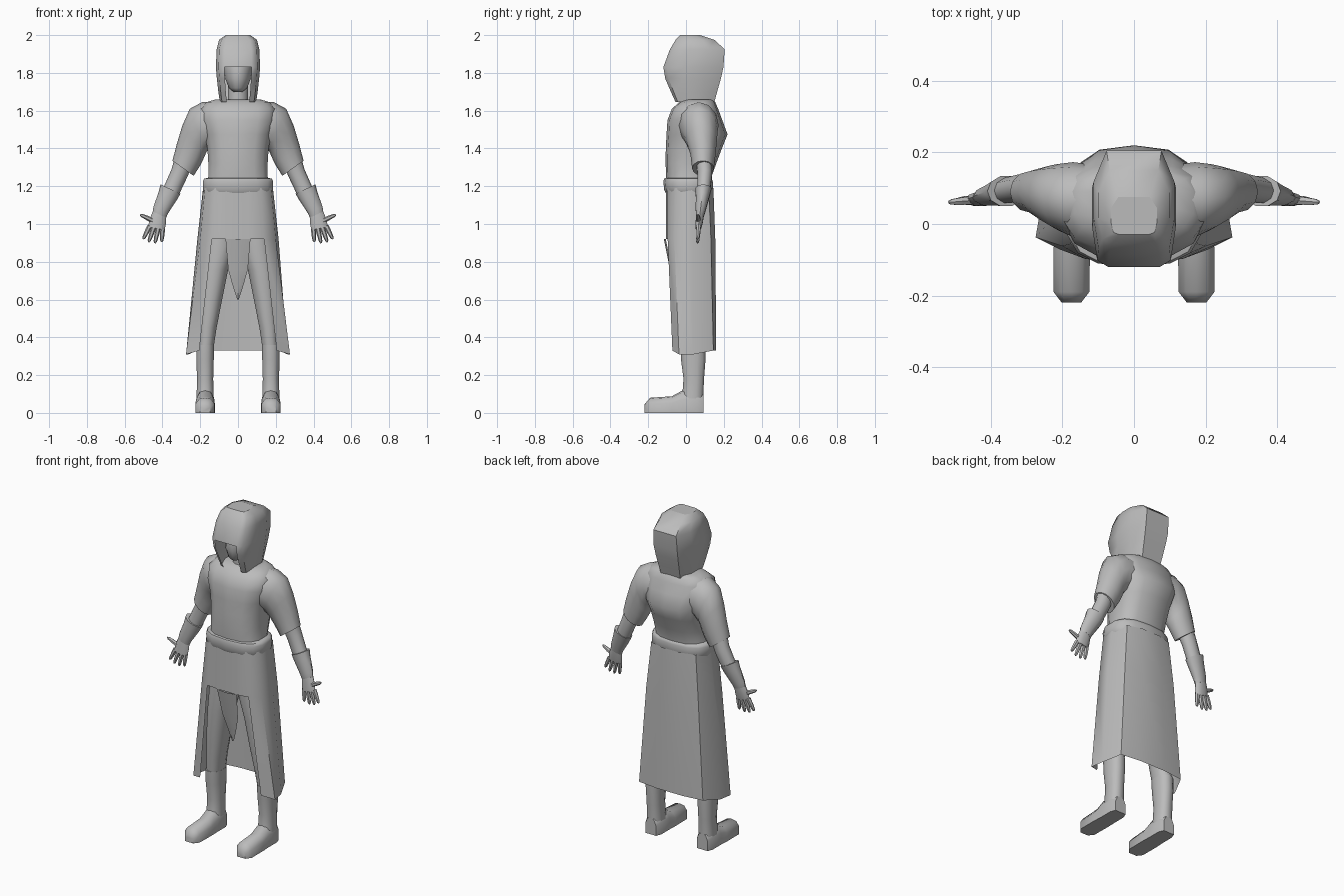
import bpy, bmesh, math

if "Cube" in bpy.data.objects:
    bpy.data.objects.remove(bpy.data.objects["Cube"])

grey = bpy.data.materials.new("mid grey")
grey.diffuse_color = (0.5, 0.5, 0.5, 1)
grey.use_nodes = True
grey.node_tree.nodes["Principled BSDF"].inputs["Base Color"].default_value = grey.diffuse_color


def finish(name, bm, mirror=False, angle=50):
    bmesh.ops.remove_doubles(bm, verts=bm.verts, dist=0.0005)
    bmesh.ops.recalc_face_normals(bm, faces=bm.faces)
    me = bpy.data.meshes.new(name)
    bm.to_mesh(me)
    bm.free()
    me.materials.append(grey)
    ob = bpy.data.objects.new(name, me)
    bpy.context.collection.objects.link(ob)
    if mirror:
        ob.modifiers.new("mirror", "MIRROR")
    bpy.ops.object.select_all(action="DESELECT")
    ob.select_set(True)
    bpy.context.view_layer.objects.active = ob
    bpy.ops.object.shade_smooth_by_angle(angle=math.radians(angle))
    return ob


def loft(name, rings, caps=True, mirror=False, skip=None, angle=50):
    """Skin a list of point rings; skip(level, side) leaves holes."""
    bm = bmesh.new()
    vs = [[bm.verts.new(p) for p in r] for r in rings]
    n = len(rings[0])
    for i in range(len(vs) - 1):
        for j in range(n):
            if skip and skip(i, j):
                continue
            k = (j + 1) % n
            bm.faces.new((vs[i][j], vs[i][k], vs[i + 1][k], vs[i + 1][j]))
    if caps:
        bm.faces.new(vs[0])
        bm.faces.new(vs[-1])
    return finish(name, bm, mirror, angle)


def power(v, p):
    return math.copysign(abs(v) ** p, v)


def oval(z, x0, x1, y0, y1, n=14, p=0.75):
    """Horizontal rounded section between the given limits."""
    pts = []
    for i in range(n):
        a = 2 * math.pi * (i + 0.5) / n
        pts.append(((x0 + x1) / 2 + (x1 - x0) / 2 * power(math.cos(a), p),
                    (y0 + y1) / 2 + (y1 - y0) / 2 * power(math.sin(a), p), z))
    return pts


def limb(name, sections, n=10):
    """Section = outer (x, z), inner (x, z), centre y, half depth."""
    rings = []
    for (ox, oz), (ix, iz), y, d in sections:
        ring = []
        for i in range(n):
            a = 2 * math.pi * i / n
            c, s = math.cos(a) / 2, math.sin(a)
            ring.append(((ox + ix) / 2 + (ox - ix) * c, y + d * s,
                         (oz + iz) / 2 + (oz - iz) * c))
        rings.append(ring)
    return loft(name, rings, mirror=True)


def mirrored(half, z):
    """Half outline (front to back) made into a full ring."""
    return [(x, y, z) for x, y in half] + [(-x, y, z) for x, y in reversed(half)]


# Hood with the front opening left out of the lower levels
hood_rings = []
for z, hx, y0, y1 in [(1.645, .096, -.055, .15), (1.70, .104, -.08, .165),
                      (1.77, .112, -.11, .185), (1.83, .117, -.12, .198),
                      (1.925, .113, -.085, .205), (1.975, .10, -.055, .15),
                      (2.0, .065, -.03, .075)]:
    prof = [(.62, 0), (.88, .06), (1, .35), (1, .7), (.68, 1)]
    hood_rings.append(mirrored([(hx * x, y0 + (y1 - y0) * t) for x, t in prof], z))
bm_hood = loft("hood", hood_rings, caps=False, skip=lambda i, j: j == 9 and i < 3)
me = bm_hood.data
bm = bmesh.new()
bm.from_mesh(me)
bm.faces.new([v for v in bm.verts if v.co.z > 1.999])
bmesh.ops.recalc_face_normals(bm, faces=bm.faces)
bm.to_mesh(me)
bm.free()

# Head and neck inside the hood
loft("head", [oval(z, -r, r, y0, y1, 12, 1) for z, r, y0, y1 in
              [(1.70, .025, -.05, .02), (1.72, .05, -.07, .09), (1.77, .07, -.085, .13),
               (1.83, .08, -.085, .15), (1.90, .075, -.06, .15), (1.95, .04, -.02, .10)]])
loft("neck", [oval(z, -.055, .055, -.01, .10, 12, 1) for z in (1.60, 1.76)])

# Jacket body
loft("jacket", [oval(z, -h, h, y0, y1) for z, h, y0, y1 in
                [(1.19, .175, -.10, .13), (1.25, .16, -.105, .135), (1.32, .16, -.108, .16),
                 (1.40, .165, -.107, .19), (1.475, .18, -.103, .22), (1.55, .20, -.098, .192),
                 (1.61, .20, -.075, .17), (1.645, .17, -.035, .155), (1.66, .12, -.005, .14)]])

# Belt
loft("belt", [oval(z, -h, h, y0, y1) for z, h, y0, y1 in
              [(1.165, .182, -.108, .135), (1.18, .19, -.115, .142), (1.225, .19, -.12, .142),
               (1.24, .182, -.115, .137), (1.245, .16, -.10, .125)]])

# Sleeves, forearms and gloves
limb("sleeve", [((.11, 1.65), (.11, 1.41), .065, .10), ((.19, 1.645), (.15, 1.40), .068, .105),
                ((.255, 1.61), (.168, 1.38), .075, .093), ((.295, 1.52), (.178, 1.355), .083, .08),
                ((.325, 1.42), (.20, 1.31), .09, .066), ((.347, 1.335), (.235, 1.255), .09, .058)], 12)
limb("forearm", [((.335, 1.35), (.25, 1.29), .095, .042), ((.352, 1.29), (.275, 1.235), .10, .04),
                 ((.40, 1.18), (.32, 1.14), .092, .036)])
limb("glove_cuff", [((.41, 1.21), (.305, 1.16), .092, .044), ((.42, 1.17), (.325, 1.125), .088, .038),
                    ((.448, 1.09), (.368, 1.06), .078, .028), ((.452, 1.06), (.38, 1.035), .075, .022)])
limb("palm", [((.452, 1.065), (.38, 1.04), .075, .022), ((.47, 1.02), (.382, 1.0), .07, .02),
              ((.475, .985), (.388, .968), .065, .016)])
fingers = [((.467, .99), (.502, .92)), ((.445, .985), (.473, .903)),
           ((.422, .98), (.440, .898)), ((.399, .975), (.404, .905)),
           ((.445, 1.015), (.518, 1.05))]
for i, ((x0, z0), (x1, z1)) in enumerate(fingers):
    dx, dz = x1 - x0, z1 - z0
    l = math.hypot(dx, dz)
    px, pz = -dz / l, dx / l
    secs = []
    for t, w in [(0, .0135), (.5, .012), (.88, .009), (1, .004)]:
        x, z = x0 + dx * t, z0 + dz * t
        secs.append(((x + px * w, z + pz * w), (x - px * w, z - pz * w), .067 - .006 * t, w))
    limb("thumb" if i == 4 else "finger_%d" % (i + 1), secs, 6)

# Skirt: full round above, split into side and back panel below
top = [(.06, -.105), (.12, -.098), (.175, -.055), (.185, .03), (.15, .12), (.06, .145)]
mid = [(.066, -.107), (.138, -.097), (.20, -.062), (.215, .03), (.175, .132), (.07, .155)]
low = [(.10, -.08), (.205, -.072), (.275, -.037), (.262, .04), (.215, .145), (.09, .16)]
skirt = loft("skirt", [mirrored(top, 1.19), mirrored(mid, .92), mirrored(low, .33)],
             caps=False, skip=lambda i, j: i == 1 and j in (0, 10, 11))
for v in skirt.data.vertices:          # hem corners hang a little lower
    if v.co.z < .4 and abs(v.co.x) > .24:
        v.co.z = .31

# Pointed front flap
bm = bmesh.new()
rows = [(.066, -.107, .92), (.052, -.075, .76), (.03, -.06, .68), (.004, -.045, .60)]
vs = [[bm.verts.new((s * x, y - (0.01 if s == 0 else 0), z)) for s in (-1, 0, 1)] for x, y, z in rows]
for a, b in zip(vs, vs[1:]):
    for j in (0, 1):
        bm.faces.new((a[j], a[j + 1], b[j + 1], b[j]))
finish("front_flap", bm)

# Legs and boots
loft("trouser_leg", [oval(z, a, b, y0, y1, 12, .9) for z, a, b, y0, y1 in
                     [(1.0, .005, .175, -.07, .12), (.88, .012, .185, -.07, .12),
                      (.76, .05, .195, -.065, .115), (.60, .082, .205, -.055, .105),
                      (.45, .112, .212, -.04, .10), (.33, .13, .215, -.028, .10)]], mirror=True)
loft("boot_shaft", [oval(z, a, b, y0, y1, 12, .85) for z, a, b, y0, y1 in
                    [(.36, .125, .222, -.033, .105), (.28, .127, .222, -.028, .105),
                     (.18, .13, .218, -.015, .097), (.11, .128, .22, -.02, .094),
                     (.03, .125, .222, -.03, .092)]], mirror=True)
foot = []
for y, a, b, h in [(.092, .138, .21, .10), (.06, .125, .222, .12), (-.02, .125, .222, .118),
                   (-.075, .123, .225, .088), (-.19, .125, .225, .08), (-.22, .148, .202, .045)]:
    w = (b - a) * .2
    foot.append([(a, y, 0), (b, y, 0), (b, y, h * .6), (b - w, y, h * .93),
                 ((a + b) / 2, y, h), (a + w, y, h * .93), (a, y, h * .6)])
loft("boot_foot", foot, mirror=True)
